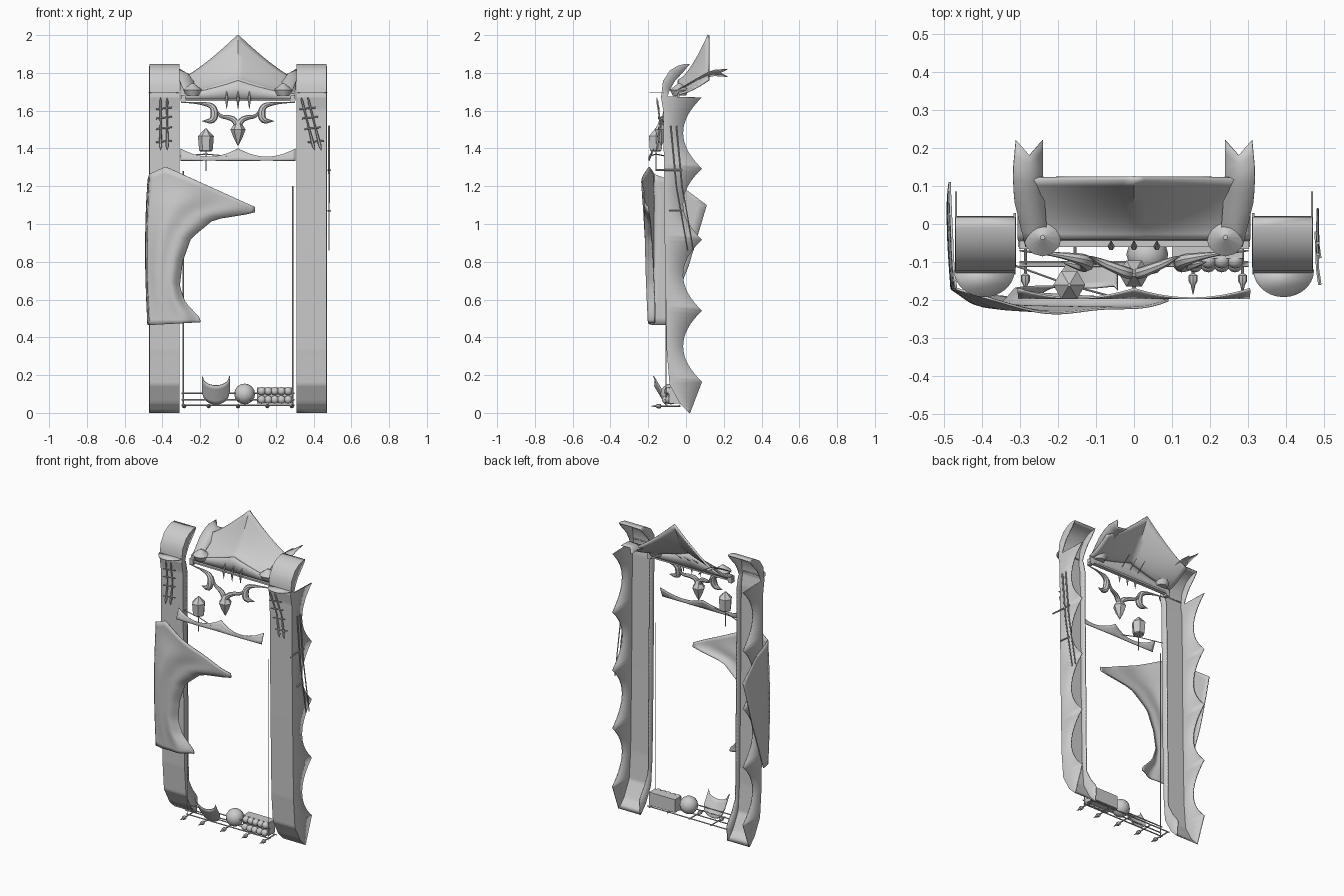
import bpy, bmesh, math
from mathutils import Vector

cube = bpy.data.objects.get("Cube")
if cube:
    bpy.data.objects.remove(cube, do_unlink=True)

grey = bpy.data.materials.new("plain_grey")
grey.use_nodes = True
COLOUR = (0.6, 0.6, 0.6, 1)
grey.diffuse_color = COLOUR
grey.node_tree.nodes["Principled BSDF"].inputs["Base Color"].default_value = COLOUR


def lerp(a, b, t):
    return a + (b - a) * t


def along(points, t):
    """Value interpolated from (key, value...) tuples."""
    for a, b in zip(points, points[1:]):
        if t <= b[0]:
            k = max(0, (t - a[0]) / (b[0] - a[0]))
            return [lerp(p, q, k) for p, q in zip(a[1:], b[1:])]
    return list(points[-1][1:])


def finish(name, bm, thick=0, angle=35):
    bmesh.ops.recalc_face_normals(bm, faces=bm.faces)
    mesh = bpy.data.meshes.new(name)
    bm.to_mesh(mesh)
    bm.free()
    mesh.materials.append(grey)
    ob = bpy.data.objects.new(name, mesh)
    bpy.context.collection.objects.link(ob)
    if thick:
        mod = ob.modifiers.new("thickness", "SOLIDIFY")
        mod.thickness = thick
        mod.offset = 0
    bpy.ops.object.select_all(action="DESELECT")
    ob.select_set(True)
    bpy.context.view_layer.objects.active = ob
    bpy.ops.object.shade_smooth_by_angle(angle=math.radians(angle))


def sheet(name, fn, nu, nv, thick=0.006):
    """Curved sheet sampled from fn(u, v)."""
    bm = bmesh.new()
    rows = [[bm.verts.new(fn(i / nu, j / nv)) for i in range(nu + 1)] for j in range(nv + 1)]
    for a, b in zip(rows, rows[1:]):
        for i in range(nu):
            bm.faces.new((a[i], a[i + 1], b[i + 1], b[i]))
    finish(name, bm, thick)


def tube(name, points, radii, sides=8, rounds=0):
    """Tube through points, one radius per point; rounds cuts the corners."""
    if not isinstance(radii, (list, tuple)):
        radii = [radii] * len(points)
    path = [Vector((*p, r)) for p, r in zip(points, radii)]
    for _ in range(rounds):
        cut = [a.lerp(b, t) for a, b in zip(path, path[1:]) for t in (0.25, 0.75)]
        path = [path[0]] + cut + [path[-1]]
    bm = bmesh.new()
    rings = []
    for i, p in enumerate(path):
        d = (path[min(i + 1, len(path) - 1)] - path[max(i - 1, 0)]).xyz.normalized()
        side = d.cross(Vector((0, 1, 0)) if abs(d.y) < 0.9 else Vector((1, 0, 0))).normalized()
        up = d.cross(side)
        rings.append([bm.verts.new(p.xyz + p.w * (math.cos(a) * side + math.sin(a) * up))
                      for a in (math.tau * k / sides for k in range(sides))])
    for a, b in zip(rings, rings[1:]):
        for k in range(sides):
            m = (k + 1) % sides
            bm.faces.new((a[k], a[m], b[m], b[k]))
    bm.faces.new(rings[0])
    bm.faces.new(rings[-1])
    finish(name, bm)


def box(name, lo, hi):
    bm = bmesh.new()
    bmesh.ops.create_cube(bm, size=1)
    for v in bm.verts:
        v.co = Vector(lerp(a, b, c + 0.5) for a, b, c in zip(lo, hi, v.co))
    finish(name, bm)


def plate(name, outline, thick):
    bm = bmesh.new()
    bm.faces.new([bm.verts.new(p) for p in outline])
    finish(name, bm, thick)


def ball(name, centre, r):
    bm = bmesh.new()
    bmesh.ops.create_uvsphere(bm, u_segments=12, v_segments=8, radius=r)
    bmesh.ops.translate(bm, verts=bm.verts, vec=centre)
    finish(name, bm)


# Pillars: open-backed shells with a rolled top and scalloped outer wall
FRONT = [(0, 0.02), (0.05, -0.03), (0.15, -0.085), (0.33, -0.1), (0.86, -0.11), (1.6, -0.118),
         (1.67, -0.13), (1.755, -0.12), (1.81, -0.085), (1.835, -0.045), (1.845, -0.01)]
ROLL = [(1.67, -0.1), (1.71, -0.085), (1.755, -0.06), (1.81, -0.01), (1.845, 0.018)]
INNER = [(0, 0.022), (0.1, 0.03), (0.165, -0.02), (0.24, -0.06), (1.6, -0.075), (1.67, -0.09)]


def outer_edge(z):
    if z < 0.165:
        return lerp(0.022, 0.085, z / 0.165)
    if z > 1.672:
        return along(ROLL, z)[0]
    u = ((z - 0.165) / 0.3763) % 1
    return -0.015 + 0.1 * (2 * u - 1) ** 2


def inner_edge(z):
    return along(INNER if z < 1.672 else ROLL, z)[0]


levels = sorted({i * 0.0235 for i in range(72)} | {f[0] for f in FRONT} | {0.165, 1.675, 1.71, 1.78, 1.825})
for s, side in ((-1, "right"), (1, "left")):
    bm = bmesh.new()
    rings = []
    for z in levels:
        f = along(FRONT, z)[0]
        rings.append([bm.verts.new((s * x, y, z)) for x, y in
                      ((0.467, max(outer_edge(z), f + 0.002)), (0.467, f),
                       (0.313, f), (0.313, max(inner_edge(z), f + 0.002)))])
    for a, b in zip(rings, rings[1:]):
        for k in range(3):
            bm.faces.new((a[k], a[k + 1], b[k + 1], b[k]))
    bm.faces.new(rings[-1])
    finish(side + "_pillar", bm, 0.006)
    # rounded ledge under the rolled top
    arc = [math.pi * k / 14 for k in range(15)]
    plate(side + "_ledge", [(s * 0.393 + 0.08 * math.cos(a), -0.12 - 0.072 * math.sin(a), 1.695) for a in arc], 0.004)

    # Corner cap, forked ribbon and thin upright rod
    tube(side + "_corner_cap", [(s * 0.24, -0.035, z) for z in (1.68, 1.71, 1.745)], [0.035, 0.05, 0.006], 12)
    tails = [(0, 0.225, 0.26, 0.285, -0.06, 1.7), (0.4, 0.235, 0.275, 0.315, 0.06, 1.765),
             (0.7, 0.24, 0.275, 0.318, 0.125, 1.8), (1, 0.24, 0.275, 0.31, 0.18, 1.8)]

    def ribbon(u, v):
        a, m, b, y, z = along(tails, v)
        x = along([(0, a), (0.5, m), (1, b)], u)[0]
        return (s * x, y + 0.04 * v ** 3 * abs(2 * u - 1), z + 0.04 * v * (u - 0.5))
    sheet(side + "_forked_ribbon", ribbon, 2, 8, 0.004)
    tube(side + "_upright_rod", [(s * 0.29, -0.105, 0.03), (s * 0.29, -0.105, 1.24 - s * 0.04)], 0.003, 6)
    box(side + "_rod_clip", (s * 0.29 - 0.012, -0.065, 1.64), (s * 0.29 + 0.012, -0.035, 1.68))

    # Lashed rods hung on the pillar face
    lean = -0.035 if s > 0 else 0
    for k in (-0.02, 0.015):
        x = s * 0.39 + k
        tube(side + "_hung_rod", [(x + lean * t, -0.135 - 0.02 * abs(t), 1.53 + 0.14 * t)
                                  for t in (-1, -0.85, 0, 0.85, 1)], [0.001, 0.009, 0.004, 0.006, 0.001], 6)
    for t in (-0.7, -0.2, 0.2, 0.55):
        z = 1.53 + 0.14 * t
        x = s * 0.39 + lean * t
        tube(side + "_lashing", [(x - 0.045, -0.145, z), (x + 0.04, -0.145, z + 0.01)], 0.004, 6)

    # Scrollwork: branch from the centre and outer crescent
    tube(side + "_scroll_branch", [(s * x, y, z) for x, y, z in
         ((0, -0.13, 1.5), (0.015, -0.13, 1.55), (0.05, -0.115, 1.565), (0.1, -0.095, 1.57), (0.12, -0.085, 1.62))],
         [0.014, 0.016, 0.013, 0.009, 0.002], rounds=2)
    tube(side + "_scroll_crescent", [(s * x, y, z) for x, y, z in
         ((0.3, -0.07, 1.645), (0.2, -0.08, 1.64), (0.125, -0.095, 1.625), (0.125, -0.11, 1.545), (0.19, -0.1, 1.545))],
         [0.002, 0.006, 0.018, 0.022, 0.001], rounds=2)


# Roof canopy, front board and crossbar
def roof(u, v):
    w = abs(2 * u - 1)
    low, high = 1.69 + 0.07 * (1 - w) ** 1.5, 1.765 + 0.235 * (1 - w) ** 1.25
    return ((2 * u - 1) * 0.305, -0.04 + 0.16 * v, lerp(low, high, v ** 1.5))


def board(u, v):
    x, y, z = roof(u, 0)
    return (x, y, lerp(1.66, z, v))


sheet("roof_canopy", roof, 24, 10, 0.012)
sheet("roof_front_board", board, 24, 2, 0.008)
box("roof_crossbar", (-0.305, -0.06, 1.652), (0.305, -0.035, 1.662))
for x in (-0.06, 0, 0.06):
    tube("roof_spike", [(x, 0.03, 1.76), (x, -0.045, 1.7), (x, -0.06, 1.66), (x, -0.06, 1.61)],
         [0.001, 0.002, 0.009, 0.001], 6)

# Central leaf under the scrolls
tube("scroll_leaf", [(0, -0.13, z) for z in (1.415, 1.46, 1.5, 1.55)], [0.002, 0.025, 0.04, 0.008], 6)


# Scalloped pelmet
def pelmet(u, v):
    w = 2 * u - 1
    rise = (2 * abs(w) - 1) ** 2
    return (w * 0.305, -0.195 + 0.025 * rise * v, lerp(1.335, 1.357 + 0.043 * rise, v))


sheet("scalloped_pelmet", pelmet, 32, 3, 0.005)

# Gathered curtain with a flap around the pillar's outer side
EDGE = [(0, 0.09, 1.09), (0.08, 0.09, 1.06), (0.2, -0.13, 1.025), (0.35, -0.25, 0.925), (0.5, -0.295, 0.8),
        (0.65, -0.31, 0.67), (0.8, -0.28, 0.585), (0.94, -0.2, 0.5), (1, -0.2, 0.48)]


def curtain(u, v):
    x1, z1 = along(EDGE, v)
    x0, z0 = -0.467 - 0.012 * math.sin(math.pi * v), lerp(1.265, 0.465, v)
    z = lerp(z0, z1, u) + 0.065 * (1 - v) ** 5 * max(0, 1 - abs(u - 0.15) / (0.15 if u < 0.15 else 0.85))
    fold = 0.01 * math.sin(u * 12 + v * 3) * u
    y = -0.17 - 0.05 * math.sin(math.pi * u) * (1 - 0.5 * v) - 0.025 * u * (1 - v) + fold
    return (lerp(x0, x1, u), y, z)


def flap(u, v):
    x, y, z = curtain(0, v)
    back, zb = along([(0, -0.05, 1.22), (0.2, 0.11, 1.1), (0.6, 0.015, 0.78), (1, -0.11, 0.465)], v)
    return (x - 0.01 * math.sin(math.pi * u / 2), lerp(y, back, u), lerp(z, zb, u))


sheet("curtain", curtain, 28, 28, 0.006)
sheet("curtain_side_flap", flap, 6, 20, 0.006)

# Hanging lantern
tube("lantern", [(-0.17, -0.16, z) for z in (1.385, 1.39, 1.465, 1.505)], [0.03, 0.036, 0.042, 0.004], 6)
tube("lantern_rod", [(-0.17, -0.16, 1.28), (-0.17, -0.16, 1.4)], 0.003, 6)
tube("lantern_arm", [(-0.31, -0.11, 1.36), (-0.17, -0.16, 1.37), (-0.06, -0.19, 1.36)], 0.003, 6)

# Long rods clipped to the left pillar's outer side
for dy in (0, 0.03):
    tube("side_rod", [(0.482, -0.08 + dy, 1.52), (0.482, -0.05 + dy, 1.2), (0.482, 0.01 + dy, 0.86)],
         [0.005, 0.004, 0.003], 6)
for y, z in ((-0.16, 1.285), (-0.09, 1.07)):
    tube("side_rod_clip", [(0.488, y, z), (0.482, y + 0.04, z), (0.478, -0.02, z)], 0.005, 6)

# Bottom shelf rails and forward finials
for y, z in ((-0.1, 0.04), (-0.035, 0.04), (-0.1, 0.105), (-0.11, 0.07)):
    tube("shelf_rail", [(-0.3, y, z), (0.3, y, z)], 0.004, 6)
for x in (-0.285, -0.155, 0, 0.155, 0.285):
    tube("shelf_finial", [(x, y, 0.036) for y in (-0.03, -0.13, -0.135, -0.15, -0.16, -0.185)],
         [0.004, 0.004, 0.012, 0.012, 0.006, 0.001])


# Goods on the shelf: notched shield, ball and crate of fruit
def shield(u, v):
    w = 2 * u - 1
    bow = math.sqrt(max(0, 1 - w * w))
    z = lerp(0.115 - 0.07 * bow, 0.195 - 0.05 * bow, v)
    return (-0.117 + 0.073 * w, -0.055 - 0.6 * z - 0.025 * (1 - w * w), z)


sheet("notched_shield", shield, 16, 5, 0.006)
ball("shelf_ball", (0.035, -0.08, 0.1), 0.055)
box("crate", (0.1, -0.09, 0.05), (0.285, -0.03, 0.135))
for i in range(5):
    for j in range(2):
        ball("fruit", (0.125 + 0.035 * i, -0.105 + 0.01 * j, 0.07 + 0.045 * j), 0.022)
